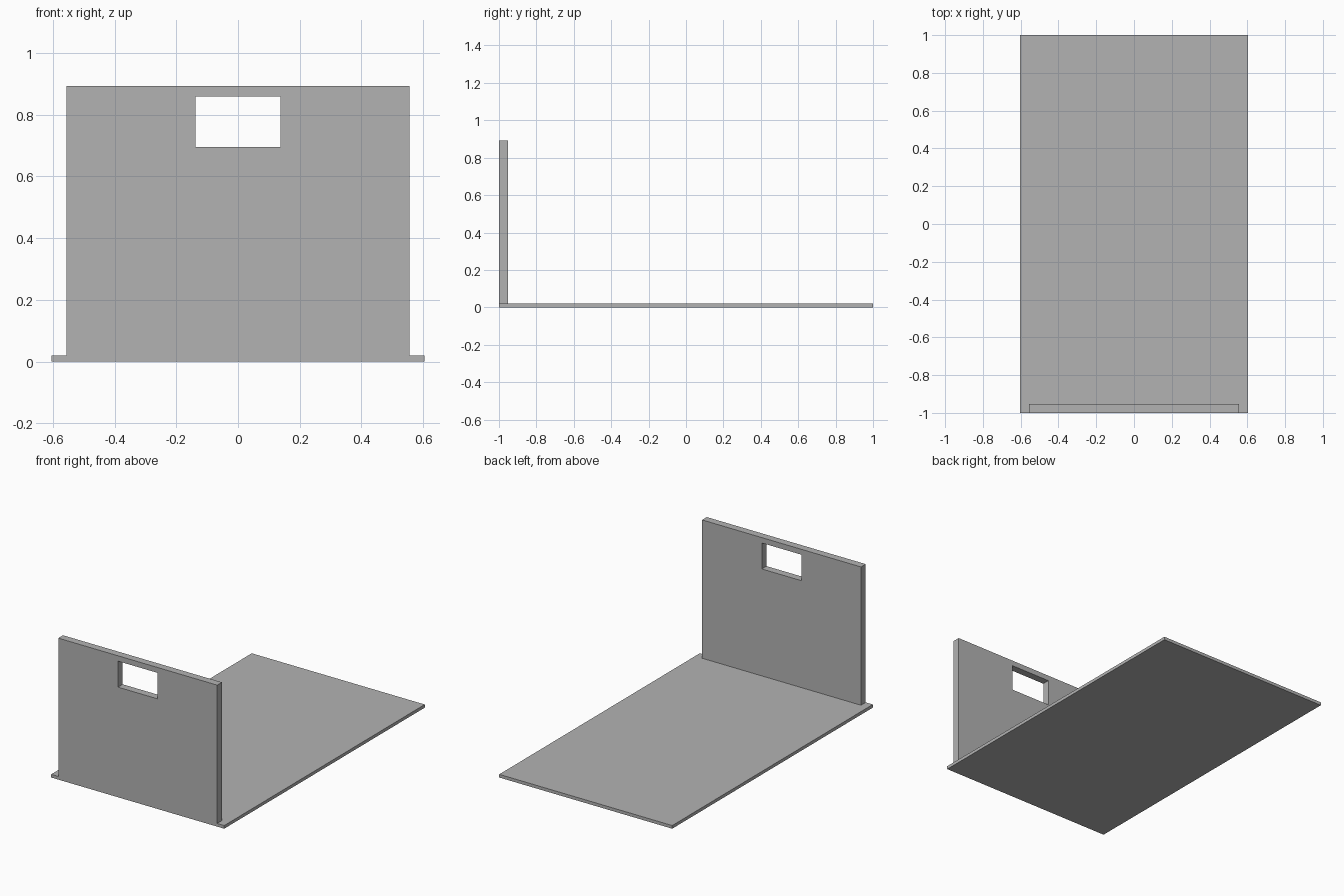
import bpy
import bmesh
from mathutils import Vector

cube = bpy.data.objects.get("Cube")
if cube:
    bpy.data.objects.remove(cube, do_unlink=True)

grey = bpy.data.materials.new("mid grey")
grey.use_nodes = True
color = (0.45, 0.45, 0.45, 1)
grey.diffuse_color = color
grey.node_tree.nodes["Principled BSDF"].inputs["Base Color"].default_value = color

BASE_TOP = 0.02
FRONT = -1.0


def add_object(name, bm):
    bmesh.ops.recalc_face_normals(bm, faces=bm.faces)
    mesh = bpy.data.meshes.new(name)
    bm.to_mesh(mesh)
    bm.free()
    mesh.materials.append(grey)
    obj = bpy.data.objects.new(name, mesh)
    bpy.context.collection.objects.link(obj)
    return obj


def rect_loop(bm, half_width, z0, z1):
    """Closed rectangle of edges in the front plane."""
    corners = [(-half_width, z0), (half_width, z0), (half_width, z1), (-half_width, z1)]
    verts = [bm.verts.new((x, FRONT, z)) for x, z in corners]
    return [bm.edges.new((verts[i], verts[(i + 1) % 4])) for i in range(4)]


# Thin base plate
bm = bmesh.new()
bmesh.ops.create_cube(bm, size=1)
bmesh.ops.scale(bm, vec=(1.208, 2, BASE_TOP), verts=bm.verts)
bmesh.ops.translate(bm, vec=(0, 0, BASE_TOP / 2), verts=bm.verts)
add_object("base_plate", bm)

# Upright panel: outline with a handle opening, extruded backwards
bm = bmesh.new()
edges = rect_loop(bm, 0.555, BASE_TOP, 0.893) + rect_loop(bm, 0.138, 0.695, 0.859)
bmesh.ops.triangle_fill(bm, edges=edges, use_beauty=True, normal=Vector((0, -1, 0)))
extruded = bmesh.ops.extrude_face_region(bm, geom=bm.faces[:], use_keep_orig=True)
moved = [g for g in extruded["geom"] if isinstance(g, bmesh.types.BMVert)]
bmesh.ops.translate(bm, vec=(0, 0.047, 0), verts=moved)
add_object("upright_panel", bm)
